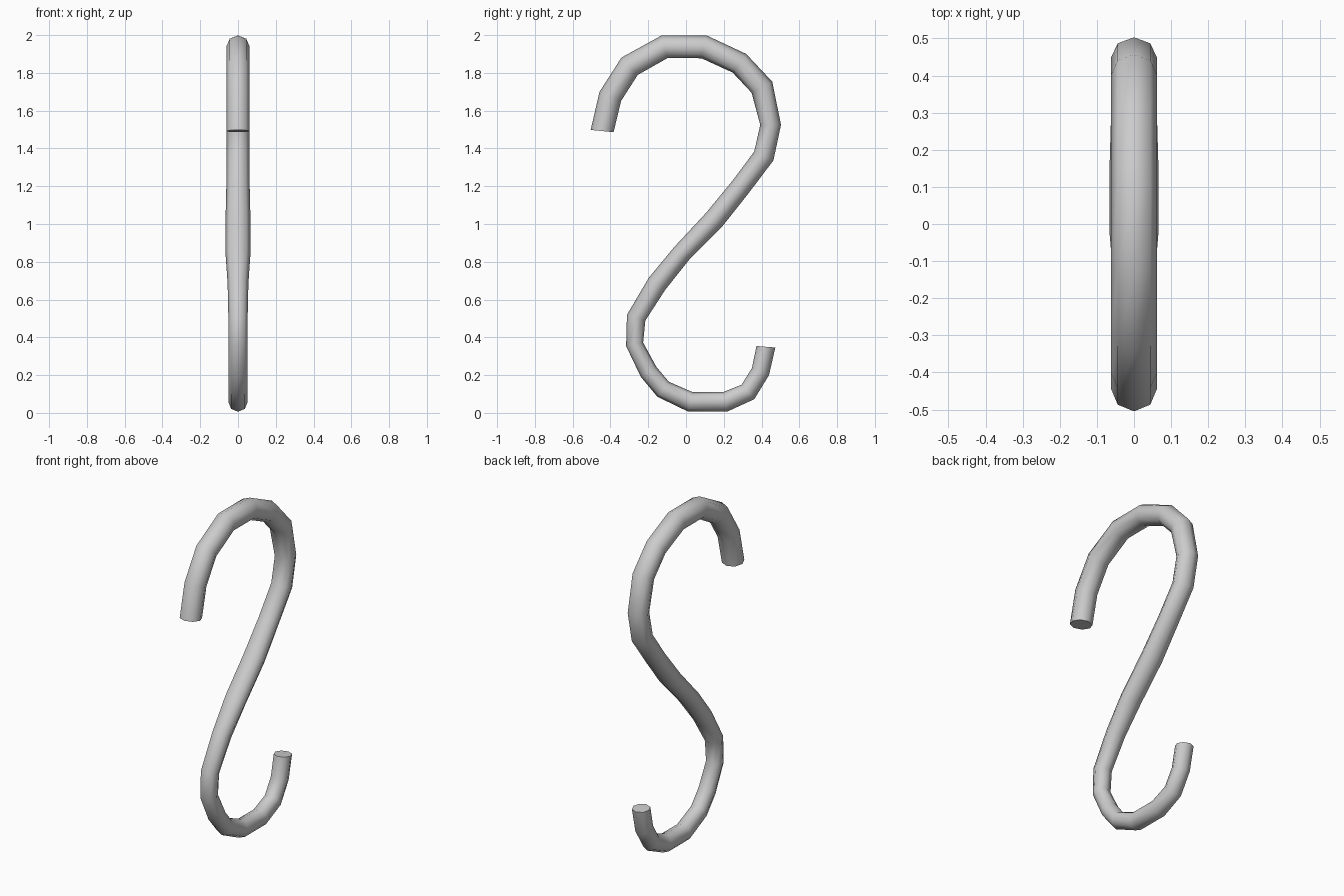
import bpy, bmesh, math
from mathutils import Vector

if "Cube" in bpy.data.objects:
    bpy.data.objects.remove(bpy.data.objects["Cube"])

SIDES = 8

# Centre line of the hook in the side plane, top tip to bottom tip: y, z, in-plane radius
PATH = [
    (-.444, 1.492, .061), (-.401, 1.675, .062), (-.299, 1.835, .063),
    (-.114, 1.938, .062), (.095, 1.938, .062), (.283, 1.851, .061),
    (.402, 1.724, .062), (.448, 1.525, .055), (.412, 1.36, .056),
    (.288, 1.195, .054), (.150, 1.024, .056), (-.024, .843, .052),
    (-.153, .684, .054), (-.264, .504, .051), (-.272, .363, .046),
    (-.198, .217, .049), (-.121, .125, .050), (.024, .058, .053),
    (.206, .058, .053), (.328, .111, .051), (.394, .218, .049),
    (.423, .350, .050),
]


def half_width(z):
    """Sideways radius: slightly swollen in the middle, thinner at the bottom."""
    if z > 1.1:
        return .062
    if z > .8:
        return .066
    return .055 if z > .6 else .051


bm = bmesh.new()
points = [Vector((0, y, z)) for y, z, r in PATH]
last = len(points) - 1
rings = []
for i, p in enumerate(points):
    # Ring stands across the bisector of the neighbouring segments
    before = (p - points[i - 1]).normalized() if i > 0 else Vector()
    after = (points[i + 1] - p).normalized() if i < last else Vector()
    t = (before + after).normalized()
    if i in (0, last):
        t = Vector((0, .1, .995)) if i == 0 else Vector((0, .08, .997))
    across = Vector((0, -t.z, t.y))
    ring = []
    for k in range(SIDES):
        a = 2 * math.pi * k / SIDES
        offset = across * (PATH[i][2] * math.cos(a))
        offset.x = half_width(p.z) * math.sin(a)
        ring.append(bm.verts.new(p + offset))
    rings.append(ring)

# Tube walls
for r0, r1 in zip(rings, rings[1:]):
    for k in range(SIDES):
        n = (k + 1) % SIDES
        bm.faces.new((r0[k], r0[n], r1[n], r1[k]))

# Flat tips
bm.faces.new(rings[0])
bm.faces.new(rings[-1])
bmesh.ops.recalc_face_normals(bm, faces=bm.faces)

mesh = bpy.data.meshes.new("s_hook")
bm.to_mesh(mesh)
bm.free()
hook = bpy.data.objects.new("s_hook", mesh)
bpy.context.collection.objects.link(hook)
bpy.context.view_layer.objects.active = hook
hook.select_set(True)
bpy.ops.object.shade_smooth_by_angle(angle=math.radians(60))
